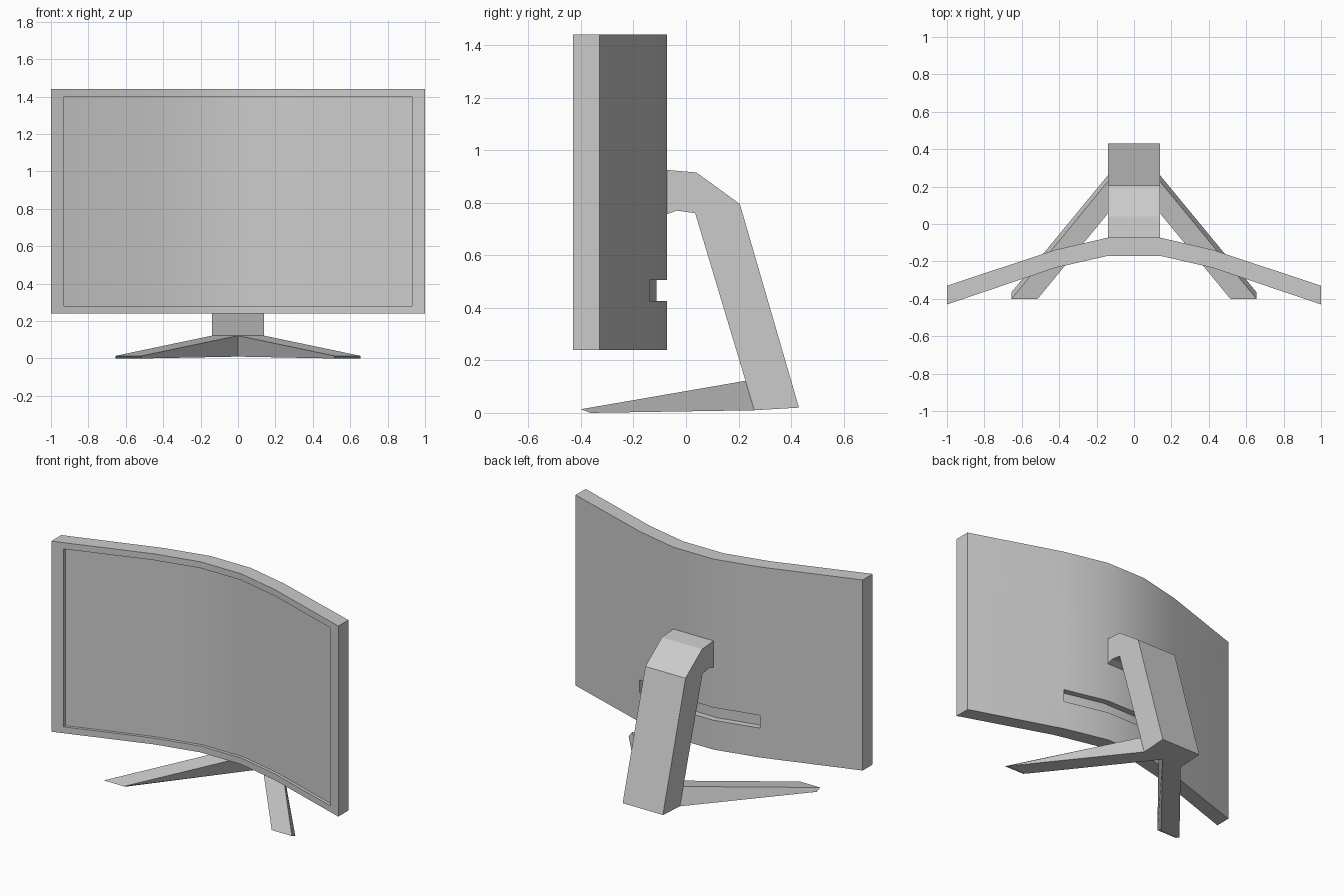
import bpy, bmesh, math

if "Cube" in bpy.data.objects:
    bpy.data.objects.remove(bpy.data.objects["Cube"])


def make_object(name, bm):
    bmesh.ops.recalc_face_normals(bm, faces=bm.faces)
    mesh = bpy.data.meshes.new(name)
    bm.to_mesh(mesh)
    bm.free()
    ob = bpy.data.objects.new(name, mesh)
    bpy.context.collection.objects.link(ob)
    return ob


def curve_y(profile, x):
    """Height of a mirrored piecewise-linear curve at x."""
    x = abs(x)
    for (x0, y0), (x1, y1) in zip(profile, profile[1:]):
        if x <= x1 + 1e-6:
            return y0 + (y1 - y0) * (x - x0) / (x1 - x0)


def curved_slab(name, xs, front, back, front_off, back_off, z0, z1):
    """Slab following the screen curve between two heights."""
    xs = [-x for x in reversed(xs)] + xs
    n = len(xs)
    bm = bmesh.new()
    rows = []
    for curve, off in ((front, front_off), (back, back_off)):
        for z in (z0, z1):
            rows.append([bm.verts.new((x, curve_y(curve, x) + off, z)) for x in xs])
    f0, f1, b0, b1 = rows
    for r, s in ((f0, f1), (b0, b1), (f0, b0), (f1, b1)):
        for i in range(n - 1):
            bm.faces.new((r[i], r[i + 1], s[i + 1], s[i]))
    for i in (0, n - 1):
        bm.faces.new((f0[i], b0[i], b1[i], f1[i]))
    return make_object(name, bm)


def cut(ob, cutter):
    mod = ob.modifiers.new("cut", 'BOOLEAN')
    mod.operation = 'DIFFERENCE'
    mod.solver = 'EXACT'
    mod.object = cutter
    cutter.hide_render = True
    bpy.context.view_layer.objects.active = ob
    bpy.ops.object.modifier_apply(modifier=mod.name)
    bpy.data.objects.remove(cutter)


# Curved screen panel
front = [(0, -0.17), (0.14, -0.17), (0.42, -0.234), (1.0, -0.43)]
back = [(0, -0.073), (0.14, -0.073), (0.42, -0.138), (1.0, -0.33)]
panel = curved_slab("screen_panel", [0.14, 0.42, 1.0], front, back, 0, 0, 0.24, 1.44)

# Recessed display and rear slot
cut(panel, curved_slab("display_cutter", [0.14, 0.42, 0.93], front, front, -0.1, 0.02, 0.28, 1.40))
cut(panel, curved_slab("slot_cutter", [0.14, 0.42], back, back, -0.04, 0.1, 0.425, 0.505))
panel.data.polygons.foreach_set("use_smooth", [True] * len(panel.data.polygons))
panel.data.set_sharp_from_angle(angle=math.radians(30))

# Stand neck: side profile extruded across x
profile = [(-0.075, 0.925), (0.04, 0.915), (0.205, 0.795), (0.43, 0.02),
           (0.26, 0.01), (0.035, 0.76), (-0.035, 0.77), (-0.075, 0.755)]
bm = bmesh.new()
face = bm.faces.new([bm.verts.new((-0.14, y, z)) for y, z in profile])
ext = bmesh.ops.extrude_face_region(bm, geom=[face])
bmesh.ops.translate(bm, vec=(0.28, 0, 0),
                    verts=[v for v in ext["geom"] if isinstance(v, bmesh.types.BMVert)])
make_object("stand_neck", bm)

# Splayed tapering feet
for side, sx in (("left", -1), ("right", 1)):
    bm = bmesh.new()
    root = [(0, 0.226, 0.122), (0.14, 0.226, 0.122), (0.14, 0.26, 0.01), (0, 0.26, 0.01)]
    tip = [(0.515, -0.40, 0.014), (0.655, -0.40, 0.014), (0.655, -0.365, 0), (0.515, -0.365, 0)]
    r, t = [[bm.verts.new((sx * x, y, z)) for x, y, z in ring] for ring in (root, tip)]
    bm.faces.new(r)
    bm.faces.new(t)
    for i in range(4):
        j = (i + 1) % 4
        bm.faces.new((r[i], r[j], t[j], t[i]))
    make_object(side + "_foot", bm)
